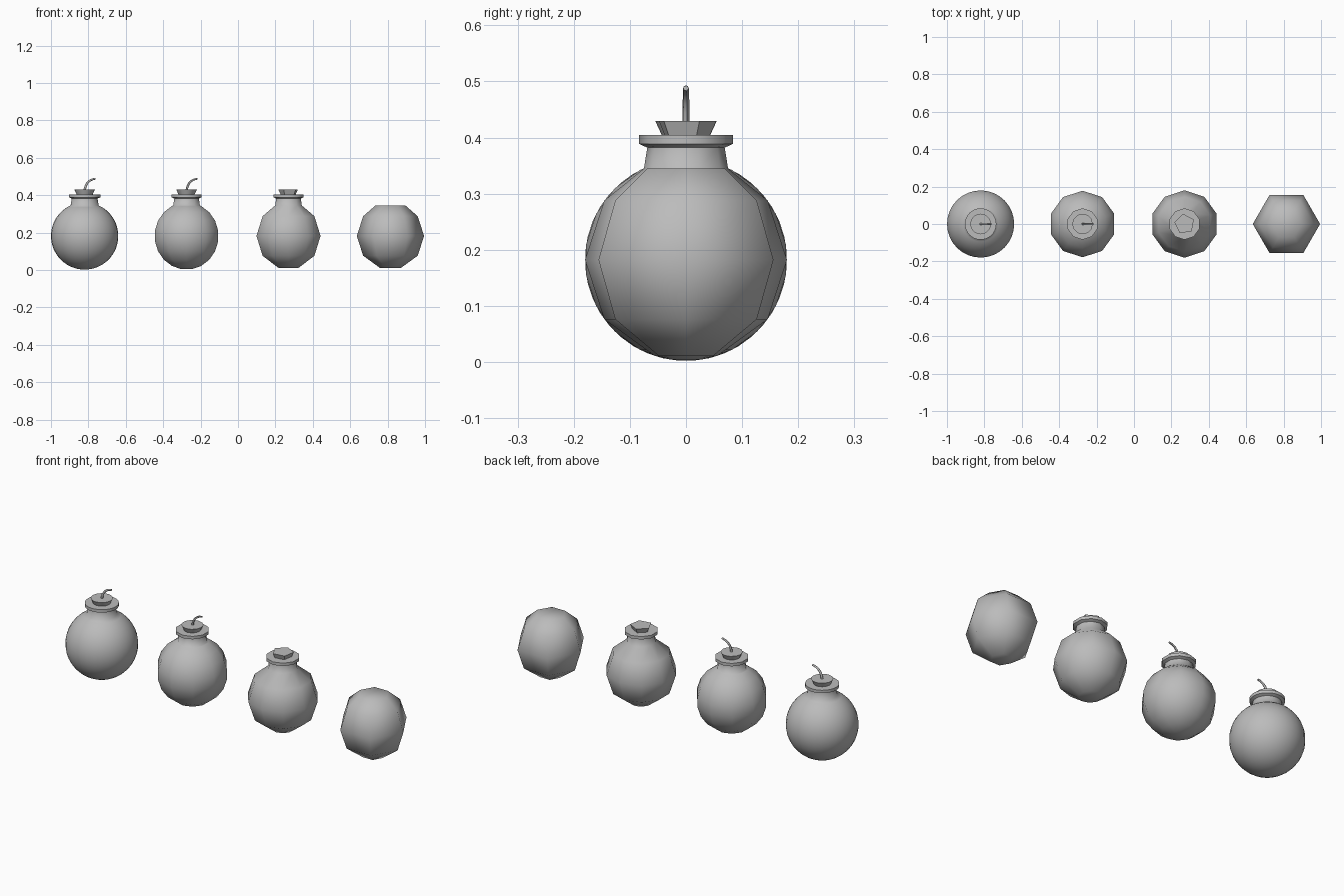
import bpy, bmesh, math
from mathutils import Vector

cube = bpy.data.objects.get("Cube")
if cube:
    bpy.data.objects.remove(cube, do_unlink=True)

grey = bpy.data.materials.new("plain_grey")
grey.use_nodes = True
colour = (0.5, 0.5, 0.5, 1)
grey.diffuse_color = colour
grey.node_tree.nodes["Principled BSDF"].inputs["Base Color"].default_value = colour

RADIUS, CENTRE_Z = 0.18, 0.182
NECK = [(0.075, 0.345), (0.069, 0.382), (0.084, 0.389), (0.084, 0.405)]
CORK = [(0.043, 0.404), (0.055, 0.43)]


def finish(name, bm, x):
    bmesh.ops.recalc_face_normals(bm, faces=bm.faces)
    mesh = bpy.data.meshes.new(name)
    bm.to_mesh(mesh)
    bm.free()
    mesh.materials.append(grey)
    obj = bpy.data.objects.new(name, mesh)
    obj.location.x = x
    bpy.context.collection.objects.link(obj)
    bpy.ops.object.select_all(action="DESELECT")
    obj.select_set(True)
    bpy.context.view_layer.objects.active = obj
    bpy.ops.object.shade_smooth_by_angle(angle=math.radians(60))


def bridge(bm, rings):
    """Skin a list of vertex rings and cap both ends."""
    n = len(rings[0])
    for low, high in zip(rings, rings[1:]):
        for i in range(n):
            j = (i + 1) % n
            bm.faces.new((low[i], low[j], high[j], high[i]))
    bm.faces.new(rings[0])
    bm.faces.new(rings[-1])


def lathe(name, profile, sides, x, phase):
    bm = bmesh.new()
    rings = []
    for r, z in profile:
        angles = [math.radians(phase) + math.tau * i / sides for i in range(sides)]
        rings.append([bm.verts.new((r * math.cos(a), r * math.sin(a), z)) for a in angles])
    bridge(bm, rings)
    finish(name, bm, x)


def ball_profile(step):
    """Sphere profile from the bottom up to where the neck begins."""
    points = []
    angle = -90 + step / 2
    while angle < 64:
        a = math.radians(angle)
        points.append((RADIUS * math.cos(a), CENTRE_Z + RADIUS * math.sin(a)))
        angle += step
    return points


def fuse(name, x, sides, steps):
    """Curved cord rising from the cork and bending towards +x."""
    bm = bmesh.new()
    p0, p1, p2 = Vector((0, 0, 0.425)), Vector((0.008, 0, 0.483)), Vector((0.058, 0, 0.488))
    rings = []
    for k in range(steps + 1):
        t = k / steps
        centre = p0 * (1 - t) ** 2 + p1 * 2 * t * (1 - t) + p2 * t * t
        tangent = ((p1 - p0) * (1 - t) + (p2 - p1) * t).normalized()
        side = Vector((0, 1, 0))
        up = tangent.cross(side)
        r = 0.0065 - 0.0015 * t
        angles = [math.tau * i / sides for i in range(sides)]
        rings.append([bm.verts.new(centre + r * (side * math.cos(a) + up * math.sin(a)))
                      for a in angles])
    bridge(bm, rings)
    finish(name, bm, x)


# Four flasks in a row, from finest to coarsest
flasks = [
    ("fine", -0.82, 32, 9, 20, 0),
    ("medium", -0.275, 10, 18, 12, 90),
    ("coarse", 0.27, 10, 36, 5, 26),
]
for label, x, sides, step, cork_sides, cork_phase in flasks:
    lathe(label + "_flask_body", ball_profile(step) + NECK, sides, x, 90)
    lathe(label + "_cork", CORK, cork_sides, x, cork_phase)

fuse("fine_fuse", -0.82, 8, 10)
fuse("medium_fuse", -0.275, 5, 5)

# Simplest flask: a six-sided ball only
lathe("simplest_flask_body", ball_profile(36) + [(0.08, 0.345)], 6, 0.815, 0)
